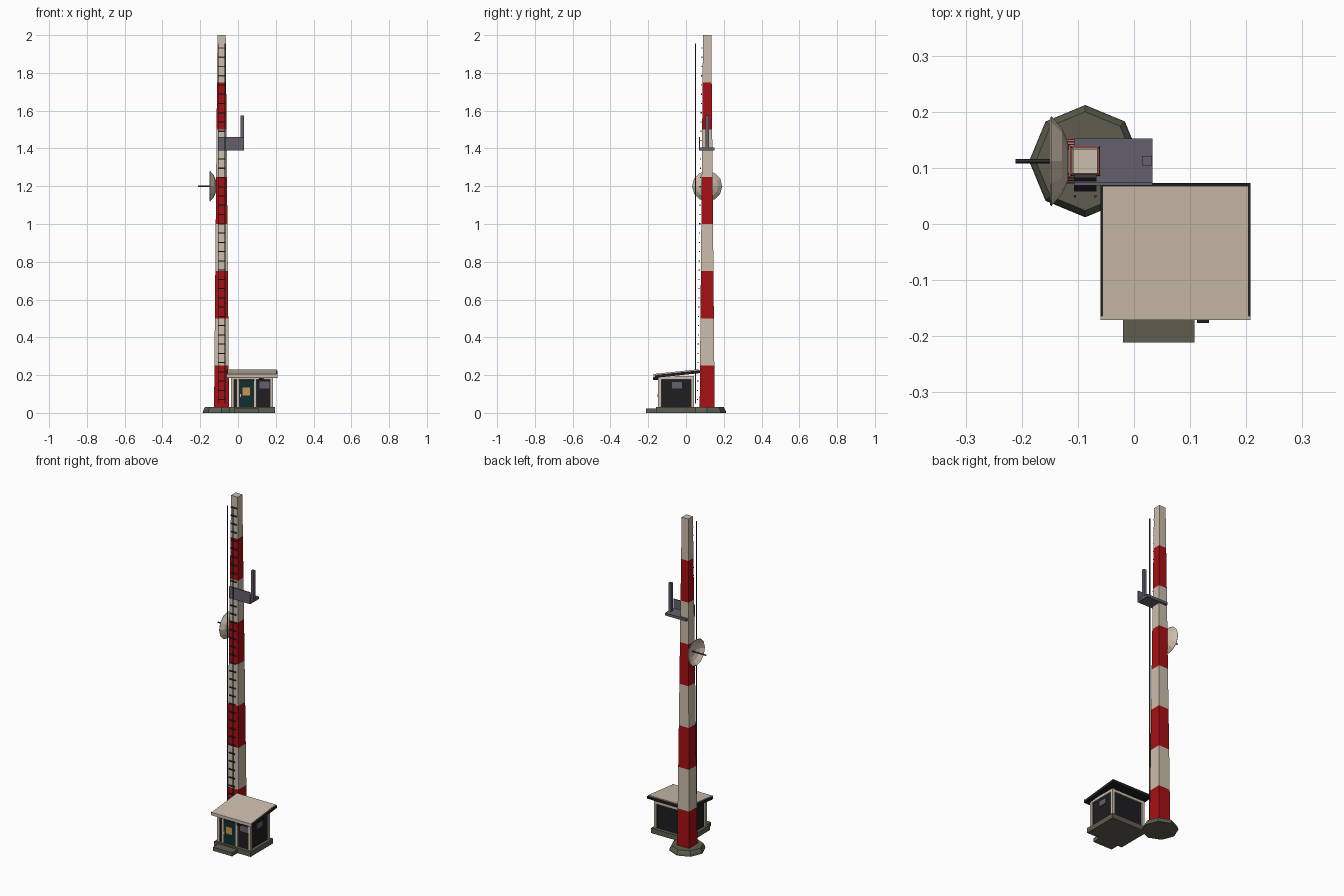
import bpy, bmesh, math
from mathutils import Vector

if "Cube" in bpy.data.objects:
    bpy.data.objects.remove(bpy.data.objects["Cube"])


def material(name, rgb):
    m = bpy.data.materials.new(name)
    m.diffuse_color = (*rgb, 1)
    m.use_nodes = True
    m.node_tree.nodes["Principled BSDF"].inputs["Base Color"].default_value = m.diffuse_color
    return m


CREAM = material("cream", (0.60, 0.51, 0.41))
RED = material("red", (0.38, 0.005, 0.007))
BLACK = material("black", (0.013, 0.013, 0.015))
CONCRETE = material("concrete", (0.115, 0.11, 0.08))
STEEL = material("steel", (0.13, 0.115, 0.155))
TEAL = material("dark teal", (0.005, 0.028, 0.03))
TAN = material("tan", (0.60, 0.30, 0.08))
IRON = material("dark iron", (0.045, 0.045, 0.055))


def finish(name, bm, mats):
    bmesh.ops.recalc_face_normals(bm, faces=bm.faces)
    me = bpy.data.meshes.new(name)
    bm.to_mesh(me)
    bm.free()
    for m in mats:
        me.materials.append(m)
    ob = bpy.data.objects.new(name, me)
    bpy.context.collection.objects.link(ob)
    return ob


def box(name, x, y, z, mat, slope=0.0):
    """Box from ranges; slope raises z along y."""
    bm = bmesh.new()
    bmesh.ops.create_cube(bm, size=1)
    for v in bm.verts:
        p = [r[0] if c < 0 else r[1] for r, c in zip((x, y, z), v.co)]
        v.co = (p[0], p[1], p[2] + slope * (p[1] - ROOF_Y))
    return finish(name, bm, [mat])


def rings(name, loops, mats, caps=True, index=lambda i: 0):
    """Skin a stack of equal-length point loops."""
    bm = bmesh.new()
    rows = [[bm.verts.new(p) for p in loop] for loop in loops]
    n = len(rows[0])
    for i in range(len(rows) - 1):
        for j in range(n):
            k = (j + 1) % n
            f = bm.faces.new((rows[i][j], rows[i][k], rows[i + 1][k], rows[i + 1][j]))
            f.material_index = index(i)
    if caps:
        bm.faces.new(rows[0]).material_index = index(0)
        bm.faces.new(rows[-1]).material_index = index(len(rows) - 2)
    return finish(name, bm, mats)


ROOF_Y = -0.17
TX, TY = -0.087, 0.112          # mast centre


def half(z):
    return 0.040 - 0.009 * z


def polygon(r, z, n, turn=0.0):
    return [(TX + r * math.cos(turn + math.tau * i / n),
             TY + r * math.sin(turn + math.tau * i / n), z) for i in range(n)]


# Mast: octagonal footing and tapered square tower with painted bands
rings("mast_footing", [polygon(0.1, 0, 8), polygon(0.098, 0.012, 8),
                       polygon(0.088, 0.03, 8)], [CONCRETE])
levels = [0.02] + [0.25 * i for i in range(1, 9)]
rings("mast", [polygon(half(z) * math.sqrt(2), z, 4, math.pi / 4) for z in levels],
      [RED, CREAM], index=lambda i: i % 2)

# Ladder: two upright rails, rungs following the taper of the mast
for side, name in ((-1, "left"), (1, "right")):
    x = TX + side * 0.018
    box("ladder_rail_" + name, (x - 0.002, x + 0.002), (0.047, 0.052), (0.05, 1.955), IRON)
for i in range(39):
    z = 0.07 + 0.049 * i
    y = TY - half(z) - 0.012 + 0.004 * z
    box("ladder_rung", (TX - 0.020, TX + 0.020), (y - 0.003, y + 0.003),
        (z - 0.003, z + 0.003), IRON)

# Dish: open bowl facing left with a feed rod
bowl = [(-0.115, 0.012), (-0.118, 0.035), (-0.128, 0.058), (-0.147, 0.08)]
inner = [(x - 0.003, r * 0.97) for x, r in reversed(bowl)]


def upright_ring(x, r, n):
    return [(x, TY + r * math.cos(math.tau * i / n), 1.2 + r * math.sin(math.tau * i / n))
            for i in range(n)]


rings("dish", [upright_ring(x, r, 12) for x, r in bowl + inner], [CREAM])
rings("dish_feed", [upright_ring(x, 0.004, 8) for x in (-0.211, -0.12)], [IRON])
box("dish_mount", (-0.118, -0.1), (TY - 0.01, TY + 0.01), (1.19, 1.21), IRON)

# Antenna bracket: floor plate, front plate and upright aerial
box("bracket_floor", (-0.107, 0.033), (0.072, 0.152), (1.39, 1.405), STEEL)
box("bracket_front", (-0.107, 0.033), (0.069, 0.074), (1.39, 1.46), STEEL)
box("aerial", (0.014, 0.032), (0.104, 0.121), (1.40, 1.575), STEEL)

# Hut: slab, step and dark walls
X0, X1, Y0, Y1 = -0.037, 0.185, -0.147, 0.042
box("hut_slab", (X0 - 0.01, X1 + 0.01), (Y0 - 0.012, Y1 + 0.012), (0, 0.03), CONCRETE)
box("door_step", (-0.02, 0.108), (-0.211, -0.155), (0, 0.022), CONCRETE)
box("hut_walls", (X0 + 0.008, X1 - 0.008), (Y0 + 0.008, Y1 - 0.008), (0.03, 0.195), BLACK)

# Cream frame: corner posts, door posts, head beams and sills
for x in (X0, X1 - 0.016):
    for y in (Y0, Y1 - 0.016):
        box("corner_post", (x, x + 0.016), (y, y + 0.016), (0.03, 0.19), CREAM)
for x in (-0.008, 0.085):
    box("door_post", (x, x + 0.014), (Y0, Y0 + 0.012), (0.03, 0.18), CREAM)
for y in (Y0, Y1 - 0.012):
    box("head_beam", (X0, X1), (y, y + 0.012), (0.176, 0.192), CREAM)
for x in (X0, X1 - 0.012):
    box("side_beam", (x, x + 0.012), (Y0, Y1), (0.178, 0.194), CREAM)

# Door, notice, windows and lamp
box("door", (0.006, 0.085), (Y0 + 0.002, Y0 + 0.01), (0.03, 0.17), TEAL)
box("door_notice", (0.025, 0.063), (Y0 - 0.002, Y0 + 0.003), (0.093, 0.135), TAN)
box("door_handle", (0.010, 0.016), (Y0 - 0.004, Y0 + 0.003), (0.085, 0.10), CREAM)
box("front_window", (0.115, 0.168), (Y0 + 0.003, Y0 + 0.009), (0.13, 0.165), STEEL)
box("side_window", (X1 - 0.009, X1 - 0.003), (-0.075, -0.022), (0.13, 0.163), STEEL)
box("lamp", (0.112, 0.134), (-0.176, -0.14), (0.175, 0.187), BLACK)

# Sloped roof: dark slab, cream sheet on top and cream front fascia
S = 0.105
box("roof_slab", (-0.06, 0.208), (-0.165, 0.073), (0.185, 0.2), BLACK, S)
box("roof_sheet", (-0.056, 0.204), (-0.165, 0.068), (0.198, 0.206), CREAM, S)
box("roof_fascia", (-0.06, 0.208), (-0.171, -0.164), (0.188, 0.206), CREAM, S)
